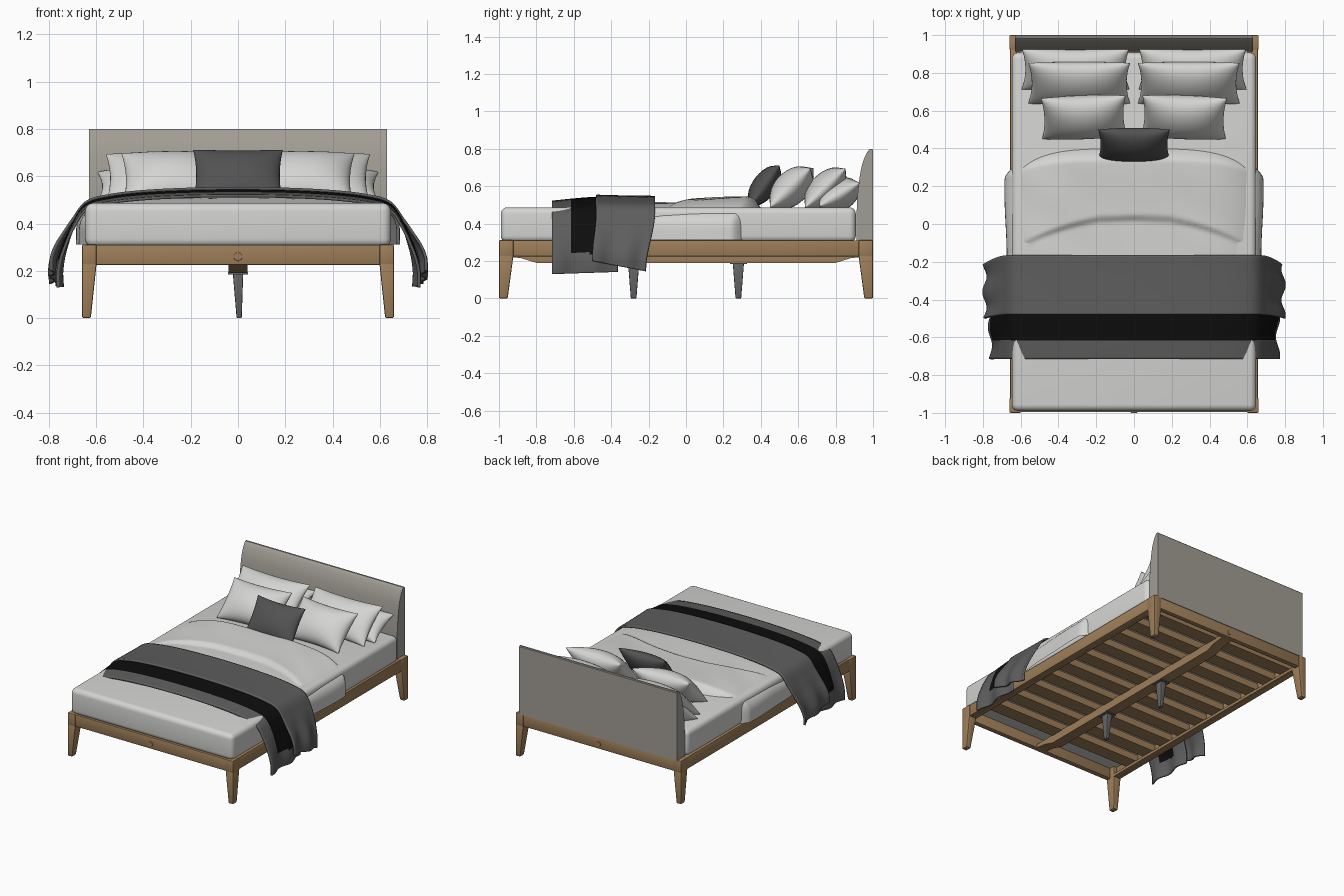
import bpy, bmesh, math
from mathutils import Vector, Matrix

cube = bpy.data.objects.get("Cube")
if cube:
    bpy.data.objects.remove(cube, do_unlink=True)


def material(name, r, g, b):
    m = bpy.data.materials.new(name)
    m.use_nodes = True
    m.diffuse_color = (r, g, b, 1)
    bsdf = next(n for n in m.node_tree.nodes if n.type == 'BSDF_PRINCIPLED')
    bsdf.inputs["Base Color"].default_value = (r, g, b, 1)
    bsdf.inputs["Roughness"].default_value = 0.8
    return m


WOOD = material("oak wood", 0.34, 0.21, 0.10)
LINEN = material("white linen", 0.66, 0.66, 0.65)
FABRIC = material("headboard fabric", 0.36, 0.34, 0.30)
THROW = material("grey wool", 0.11, 0.11, 0.11)
CUSHION = material("charcoal fabric", 0.085, 0.085, 0.087)
BLACK = material("black stripe", 0.004, 0.004, 0.004)
METAL = material("grey metal", 0.13, 0.13, 0.13)


def finish(name, bm, *mats, angle=40):
    bmesh.ops.recalc_face_normals(bm, faces=bm.faces)
    mesh = bpy.data.meshes.new(name)
    bm.to_mesh(mesh)
    bm.free()
    for m in mats:
        mesh.materials.append(m)
    ob = bpy.data.objects.new(name, mesh)
    bpy.context.collection.objects.link(ob)
    bpy.ops.object.select_all(action='DESELECT')
    ob.select_set(True)
    bpy.context.view_layer.objects.active = ob
    bpy.ops.object.shade_smooth_by_angle(angle=math.radians(angle))
    return ob


def box(name, lo, hi, mat, bevel=0.0, segments=2, taper=None):
    """Box between two corners; taper is (anchor x, anchor y, scale) of its bottom."""
    lo, hi = Vector(lo), Vector(hi)
    bm = bmesh.new()
    bmesh.ops.create_cube(bm, size=1)
    for v in bm.verts:
        v.co = (lo + hi) / 2 + v.co * (hi - lo)
        if taper and v.co.z < (lo.z + hi.z) / 2:
            v.co.x = taper[0] + (v.co.x - taper[0]) * taper[2]
            v.co.y = taper[1] + (v.co.y - taper[1]) * taper[2]
    if bevel:
        bmesh.ops.bevel(bm, geom=bm.edges[:], offset=bevel, segments=segments,
                        profile=0.5, affect='EDGES')
    return finish(name, bm, mat)


def extrude_x(name, profile, half, mat):
    """Extrude a (y, z) outline from -half to half along x."""
    bm = bmesh.new()
    face = bm.faces.new([bm.verts.new((-half, y, z)) for y, z in profile])
    ext = bmesh.ops.extrude_face_region(bm, geom=[face])["geom"]
    bmesh.ops.translate(bm, vec=(2 * half, 0, 0),
                        verts=[g for g in ext if isinstance(g, bmesh.types.BMVert)])
    return finish(name, bm, mat, angle=30)


def sheet(bm, fn, nu, nv, rule=None):
    """Add a grid of points fn(u, v), with u and v from 0 to 1."""
    rows = [[bm.verts.new(fn(i / nu, j / nv)) for i in range(nu + 1)] for j in range(nv + 1)]
    for j in range(nv):
        for i in range(nu):
            f = bm.faces.new((rows[j][i], rows[j][i + 1], rows[j + 1][i + 1], rows[j + 1][i]))
            if rule:
                f.material_index = rule(f.calc_center_median(), (j + 0.5) / nv)


def smooth(a, b, x):
    t = min(1, max(0, (x - a) / (b - a)))
    return t * t * (3 - 2 * t)


def along(points, t):
    """Point at fraction t of a polyline, eased by a smooth spline."""
    n = len(points) - 1
    k = min(int(t * n), n - 1)
    p = [Vector(points[min(max(k + d, 0), n)]) for d in (-1, 0, 1, 2)]
    f = t * n - k
    return 0.5 * (2 * p[1] + (p[2] - p[0]) * f + (2 * p[0] - 5 * p[1] + 4 * p[2] - p[3]) * f * f
                  + (3 * p[1] - p[0] - 3 * p[2] + p[3]) * f ** 3)


# Wooden frame: tapered legs and rails
for sx, side in ((1, "left"), (-1, "right")):
    for sy, end in ((1, "back"), (-1, "front")):
        xs, ys = sorted((sx * 0.66, sx * 0.598)), sorted((sy, sy * 0.922))
        box(f"{end}_{side}_leg", (xs[0], ys[0], 0), (xs[1], ys[1], 0.235), WOOD, 0.007,
            taper=(sx * 0.66, sy, 0.6))
        box(f"{end}_{side}_corner", (xs[0], ys[0], 0.22), (xs[1], ys[1], 0.312), WOOD, 0.007)
    xs = sorted((sx * 0.656, sx * 0.622))
    box(f"{side}_side_rail", (xs[0], -0.95, 0.225), (xs[1], 0.95, 0.31), WOOD, 0.004)
    xs = sorted((sx * 0.625, sx * 0.60))
    box(f"{side}_slat_ledge", (xs[0], -0.94, 0.225), (xs[1], 0.94, 0.245), WOOD)
for sy, end in ((1, "head"), (-1, "foot")):
    ys = sorted((sy * 0.996, sy * 0.96))
    box(f"{end}_rail", (-0.63, ys[0], 0.225), (0.63, ys[1], 0.31), WOOD, 0.004)
    bm = bmesh.new()
    bmesh.ops.create_cone(bm, cap_ends=True, segments=20, radius1=0.02, radius2=0.017, depth=0.012,
                          matrix=Matrix.Translation((0, sy * 0.994, 0.26))
                          @ Matrix.Rotation(sy * -math.pi / 2, 4, 'X'))
    finish(f"{end}_rail_plug", bm, WOOD)

# Slats, centre beam and its two legs
for i in range(10):
    y = -0.75 + i * 0.178
    box(f"slat_{i + 1}", (-0.622, y - 0.05, 0.245), (0.622, y + 0.05, 0.295), WOOD)
extrude_x("centre_beam", [(-0.965, 0.25), (-0.965, 0.225), (-0.88, 0.215), (-0.8, 0.19),
                          (0.8, 0.19), (0.88, 0.215), (0.965, 0.225), (0.965, 0.25)], 0.04, WOOD)
for y, end in ((-0.28, "front"), (0.28, "back")):
    box(f"{end}_centre_leg", (-0.022, y - 0.03, 0), (0.022, y + 0.03, 0.19), METAL, 0.004,
        taper=(0.01, y, 0.5))
    box(f"{end}_centre_plate", (-0.042, y - 0.045, 0.184), (0.042, y + 0.045, 0.192), METAL)

# Upholstered headboard with a curved front
front = [(0.984, 0.8), (0.965, 0.775), (0.94, 0.71), (0.922, 0.6), (0.913, 0.48), (0.912, 0.30)]
curve = [along(front, i / 20) for i in range(21)]
extrude_x("headboard", [(1, 0.305), (1, 0.795), (0.996, 0.8)] + [(p.x, p.y) for p in curve],
          0.63, FABRIC)

# Mattress
box("mattress", (-0.647, -0.99, 0.30), (0.647, 0.908, 0.487), LINEN, 0.035, 5)


# Duvet: drapes over the sides, with an arched fold and a rounded upper edge
def duvet_point(u, v):
    a = (u * 2 - 1) * math.pi / 2
    sx = math.copysign(abs(math.sin(a)) ** 0.42, a)
    up = abs(math.cos(a)) ** 0.42
    y = -0.6 + v * (0.90 + 0.10 * (1 - sx ** 4))
    puff = smooth(-0.5, -0.15, y) * math.sqrt(max(0, 1 - smooth(0.93, 1, v)))
    x = sx * (0.64 + 0.04 * puff + 0.006 * math.sin(9 * y) * puff)
    fold = smooth(0, 0.035, y - (0.02 - 0.42 * x * x))
    crown = (0.02 + 0.022 * fold + 0.012 * smooth(0, 0.35, y)) * (1 - 0.9 * sx ** 4)
    ripple = 0.003 * math.sin(14 * x + 9 * y) * math.sin(11 * y)
    z = 0.312 + up * (0.172 + puff * (0.008 + crown + ripple))
    return x, y, z


bm = bmesh.new()
sheet(bm, duvet_point, 72, 84)
finish("duvet", bm, LINEN, angle=60)

# Throw: two overlapping layers that hang down both sides, the lower with a stripe
HANG = [(0, 0.553), (0.2, 0.55), (0.4, 0.54), (0.55, 0.522), (0.645, 0.492), (0.7, 0.41),
        (0.735, 0.33), (0.76, 0.26), (0.775, 0.19), (0.775, 0.13)]


def throw_layer(name, y0, y1, raise0, raise1, out, lift, skew, rule, *mats):
    def point(u, v):
        s = u * 2 - 1
        p = along(HANG, abs(s))
        drop = smooth(0.48, 0.13, p.y)
        y = y0 + (y1 - y0) * v + skew(v) * drop
        wave = 0.012 * math.sin(v * 11 + (1 if s > 0 else 2.5)) * drop
        x = p.x + out * drop + wave
        z = p.y + (raise0 + (raise1 - raise0) * math.sin(v * math.pi / 2)) * (1 - drop)
        z += lift(v) * drop
        return math.copysign(x, s), y, z
    bm = bmesh.new()
    sheet(bm, point, 90, 28, rule)
    ob = finish(name, bm, *mats, angle=60)
    mod = ob.modifiers.new("thickness", 'SOLIDIFY')
    mod.thickness = 0.012
    mod.offset = 0


throw_layer("lower_throw", -0.715, -0.365, -0.036, -0.012, -0.02, lambda v: 0.012 * v,
            lambda v: 0.0, lambda c, v: int(2 / 7 < v < 5 / 7 and c.z > 0.24), THROW, BLACK)
throw_layer("upper_throw", -0.48, -0.165, -0.004, -0.01, 0.01, lambda v: 0.07 - 0.055 * v,
            lambda v: -0.02 - 0.03 * v, None, THROW)


# Pillows: puffed cushions with pinched corners, leaning back
def pillow(name, centre, width, height, thick, lean, mat, twist=0):
    bm = bmesh.new()
    for side in (1, -1):
        def point(u, v):
            a, b = (math.sin((t - 0.5) * math.pi) for t in (u, v))
            puff = max(0, (1 - a * a) * (1 - b * b)) ** 0.5
            return (a * width / 2 * (1 - 0.07 * (1 - b * b)),
                    b * height / 2 * (1 - 0.09 * (1 - a * a)),
                    side * puff * thick / 2)
        sheet(bm, point, 24, 20)
    bmesh.ops.remove_doubles(bm, verts=bm.verts, dist=0.0004)
    ob = finish(name, bm, mat, angle=80)
    ob.rotation_euler = (math.radians(lean), 0, math.radians(twist))
    ob.location = centre


for sx, side in ((1, "left"), (-1, "right")):
    pillow(f"{side}_rear_pillow", (sx * 0.31, 0.82, 0.555), 0.57, 0.25, 0.17, 30, LINEN)
    pillow(f"{side}_middle_pillow", (sx * 0.29, 0.745, 0.59), 0.54, 0.30, 0.16, 44, LINEN)
    pillow(f"{side}_front_pillow", (sx * 0.265, 0.565, 0.592), 0.45, 0.30, 0.18, 44, LINEN,
           sx * -2)
pillow("accent_cushion", (0, 0.42, 0.603), 0.38, 0.27, 0.13, 54, CUSHION)
